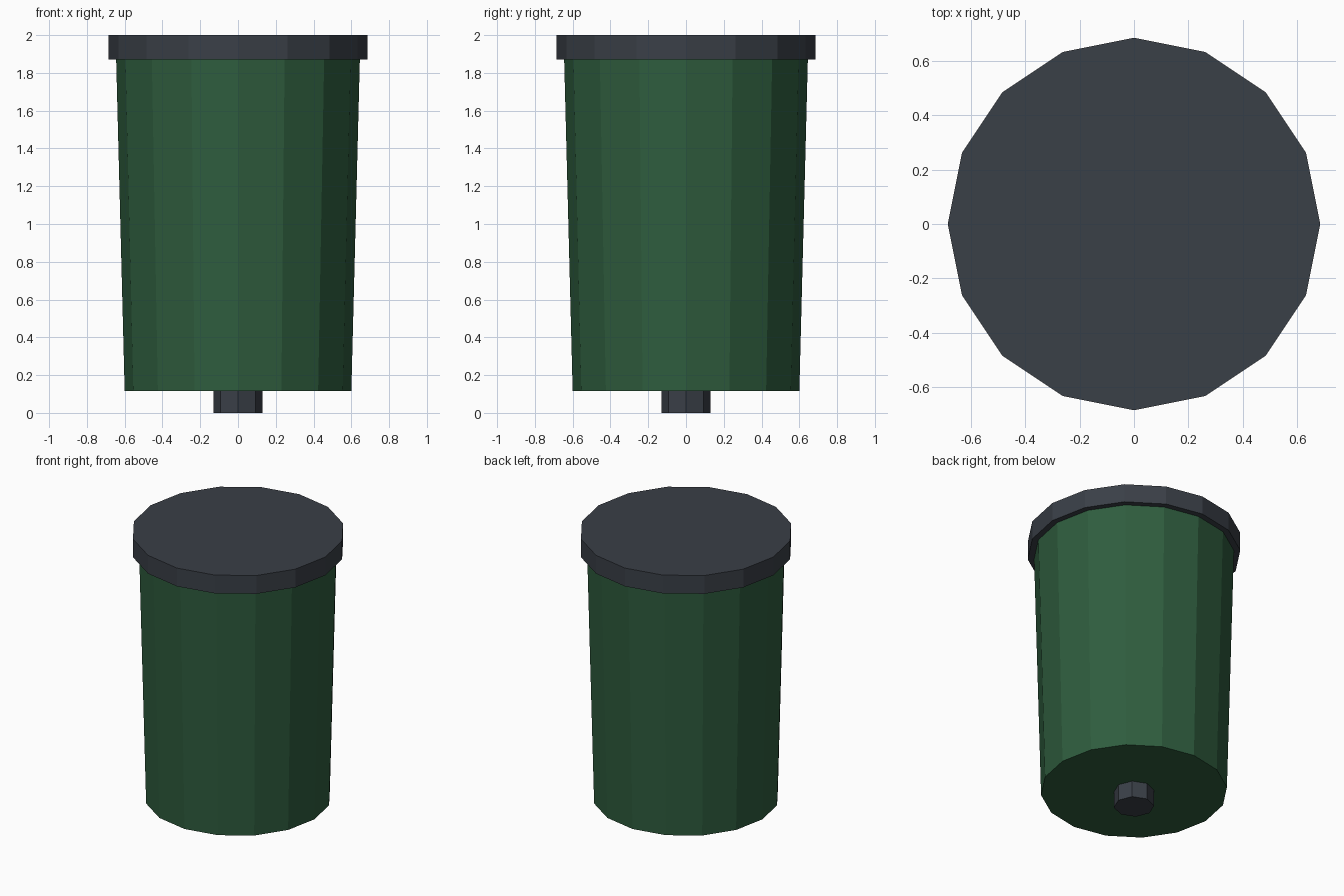
import bpy

if "Cube" in bpy.data.objects:
    bpy.data.objects.remove(bpy.data.objects["Cube"])


def material(name, rgb):
    m = bpy.data.materials.new(name)
    m.diffuse_color = (*rgb, 1.0)
    m.use_nodes = True
    m.node_tree.nodes["Principled BSDF"].inputs["Base Color"].default_value = m.diffuse_color
    return m


green = material("bin green", (0.028, 0.109, 0.048))
grey = material("dark slate grey", (0.042, 0.050, 0.063))


def tapered(name, sides, r_bottom, r_top, z_bottom, z_top, mat):
    """Upright flat-shaded frustum with corners on the x and y axes."""
    bpy.ops.mesh.primitive_cone_add(
        vertices=sides, radius1=r_bottom, radius2=r_top,
        depth=z_top - z_bottom, location=(0, 0, (z_bottom + z_top) / 2))
    ob = bpy.context.object
    ob.name = name
    ob.data.materials.append(mat)
    return ob


# Tapered container, flat lid with an overhang, small central foot
tapered("container", 16, 0.60, 0.645, 0.115, 1.87, green)
tapered("lid", 16, 0.686, 0.686, 1.87, 2.0, grey)
tapered("foot", 8, 0.13, 0.13, 0.0, 0.115, grey)
